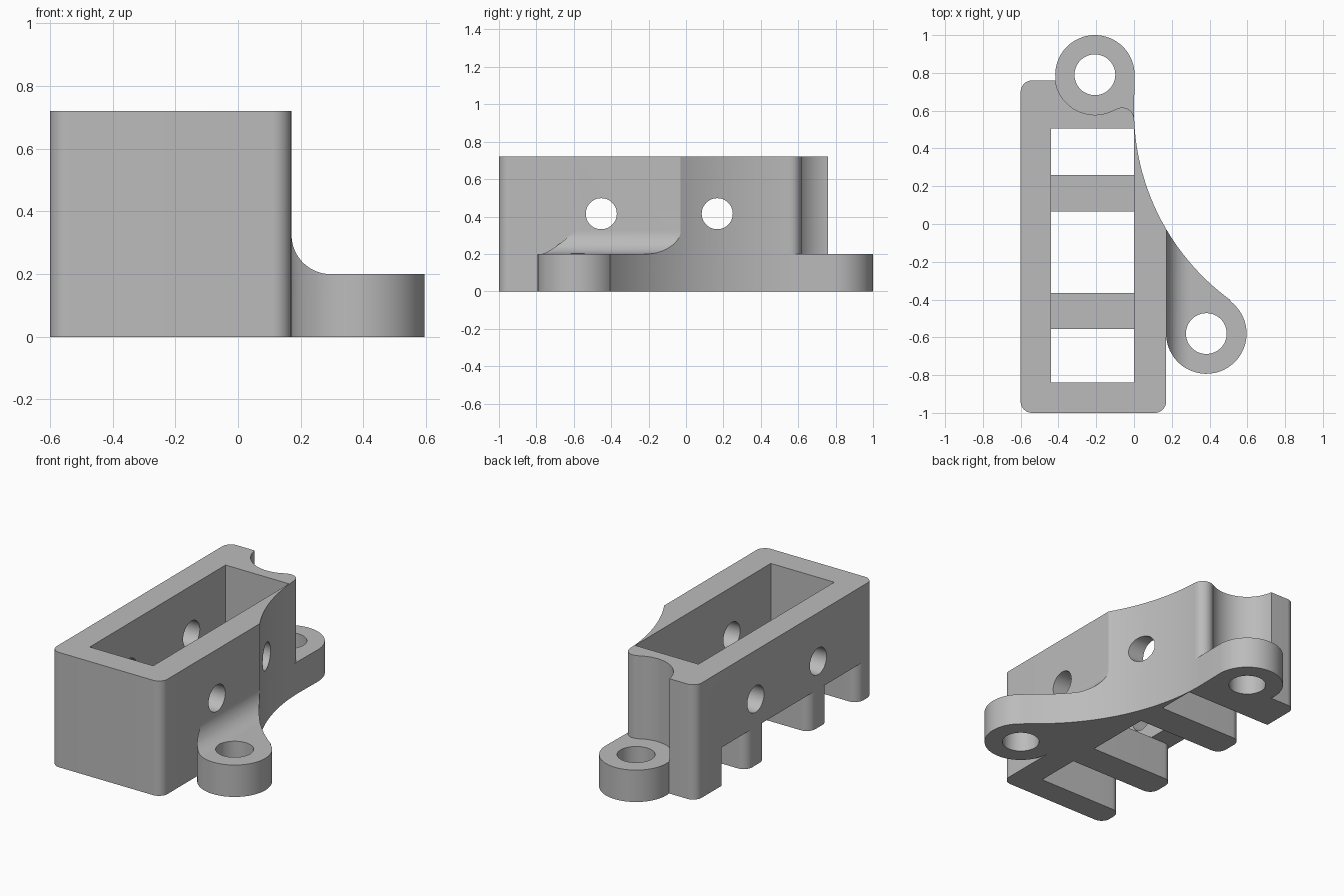
import bpy, bmesh
from math import sin, cos, radians, degrees, atan2, asin, sqrt
from mathutils import Vector, Matrix

if "Cube" in bpy.data.objects:
    bpy.data.objects.remove(bpy.data.objects["Cube"])

grey = bpy.data.materials.new("plain grey")
grey.use_nodes = True
colour = (0.5, 0.5, 0.5, 1)
grey.diffuse_color = colour
grey.node_tree.nodes["Principled BSDF"].inputs["Base Color"].default_value = colour


def arc(cx, cy, r, start, end, steps=12):
    angles = [radians(start + (end - start) * i / steps) for i in range(steps + 1)]
    return [(cx + r * cos(a), cy + r * sin(a)) for a in angles]


def prism(name, outline, low, high, along_y=False):
    """Extrude an outline upward, or an x-z outline along y."""
    bm = bmesh.new()
    place = (lambda u, v: (u, low, v)) if along_y else (lambda u, v: (u, v, low))
    face = bm.faces.new([bm.verts.new(place(u, v)) for u, v in outline])
    moved = bmesh.ops.extrude_face_region(bm, geom=[face])["geom"]
    shift = Vector((0, high - low, 0) if along_y else (0, 0, high - low))
    bmesh.ops.translate(bm, vec=shift, verts=[g for g in moved if isinstance(g, bmesh.types.BMVert)])
    bmesh.ops.recalc_face_normals(bm, faces=bm.faces)
    mesh = bpy.data.meshes.new(name)
    bm.to_mesh(mesh)
    bm.free()
    mesh.materials.append(grey)
    obj = bpy.data.objects.new(name, mesh)
    bpy.context.collection.objects.link(obj)
    return obj


def smooth(obj):
    bpy.ops.object.select_all(action="DESELECT")
    obj.select_set(True)
    bpy.context.view_layer.objects.active = obj
    bpy.ops.object.shade_smooth_by_angle(angle=radians(30))


def cut(target, cutter):
    mod = target.modifiers.new(cutter.name, "BOOLEAN")
    mod.operation, mod.solver, mod.object = "DIFFERENCE", "EXACT", cutter
    bpy.context.view_layer.objects.active = target
    bpy.ops.object.modifier_apply(modifier=mod.name)
    bpy.data.objects.remove(cutter)


# Main dimensions
left, right, front, back, top = -0.6, 0.17, -1.0, 0.76, 0.72
flange, slot_top, corner = 0.2, 0.24, 0.06
ear_r, bore_r = 0.213, 0.108
front_ear = Vector((right + ear_r, -0.58))
back_ear = Vector((-0.207, 0.79))
back_r = 0.21
sweep_r, sweep = 1.24, Vector((1.24, 0.6))
pocket_front, pocket_back, pocket_left = -0.84, 0.505, -0.44

# Whole plan outline: box, front ear, concave sweep, back ear
to_sweep = sweep - front_ear
tangent = degrees(atan2(to_sweep.y, to_sweep.x))
ear_end = 180 + degrees(asin((back_ear.y - back) / back_r))
outline = (
    arc(left + corner, front + corner, corner, 180, 270)
    + arc(right - corner, front + corner, corner, 270, 360)
    + arc(*front_ear, ear_r, 180, 360 + tangent, 48)
    + arc(*sweep, sweep_r, 180 + tangent, 180, 32)
    + arc(*back_ear, back_r, 0, ear_end, 40)
    + arc(left + corner, back - corner, corner, 90, 180)
)
housing = prism("housing", outline, 0, top)

# Clear the space over the front ear, leaving a fillet against the wall
fillet, wall = 0.125, right + 0.001
cut(housing, prism("front_ear_clearance",
    [(wall, 1)] + arc(wall + fillet, flange + fillet, fillet, 180, 270, 16) + [(1, flange), (1, 1)],
    -1.2, 0.3, along_y=True))

# Clear the space over the back ear, with a rounded lobe beside it
lobe = Vector((-0.062, 0.555))
to_ear = back_ear - lobe
turn = degrees(atan2(to_ear.y, to_ear.x))
cut(housing, prism("back_ear_clearance",
    arc(*lobe, 0.062, 0, turn) + arc(*back_ear, 0.212, 180 + turn, 185, 24)
    + [(-0.42, 1.1), (0.2, 1.1), (0.2, lobe.y)], flange, 1))

# Open pocket through the box
cut(housing, prism("pocket",
    [(pocket_left, pocket_front), (0, pocket_front), (0, pocket_back), (pocket_left, pocket_back)], -0.1, 1))

# Low opening along one long wall, with a rounded front end
cut(housing, prism("low_opening",
    [(-0.43, pocket_front), (-0.43, pocket_back), (-0.7, pocket_back), (-0.7, pocket_front - corner)]
    + arc(left + corner, pocket_front - corner, corner, 180, 90), -0.1, slot_top))

# Vertical bores in the ears
for centre in (front_ear, back_ear):
    cut(housing, prism("ear_bore", arc(*centre, bore_r, 0, 352.5, 47), -0.1, 0.5))

# Cross holes through both long walls
for y in (-0.453, 0.167):
    drill = prism("cross_hole", arc(0, 0, 0.083, 0, 352.5, 47), -1, 1)
    drill.data.transform(Matrix.Translation((0, y, 0.415)) @ Matrix.Rotation(radians(90), 4, "Y"))
    cut(housing, drill)
smooth(housing)

# Cross bars under the pocket with rounded outer ends
for name, y0, y1 in (("front_cross_bar", -0.555, -0.365), ("back_cross_bar", 0.065, 0.26)):
    bar = prism(name, arc(left + corner, y1 - corner, corner, 90, 180)
        + arc(left + corner, y0 + corner, corner, 180, 270) + [(0, y0), (0, y1)], 0, slot_top)
    smooth(bar)
